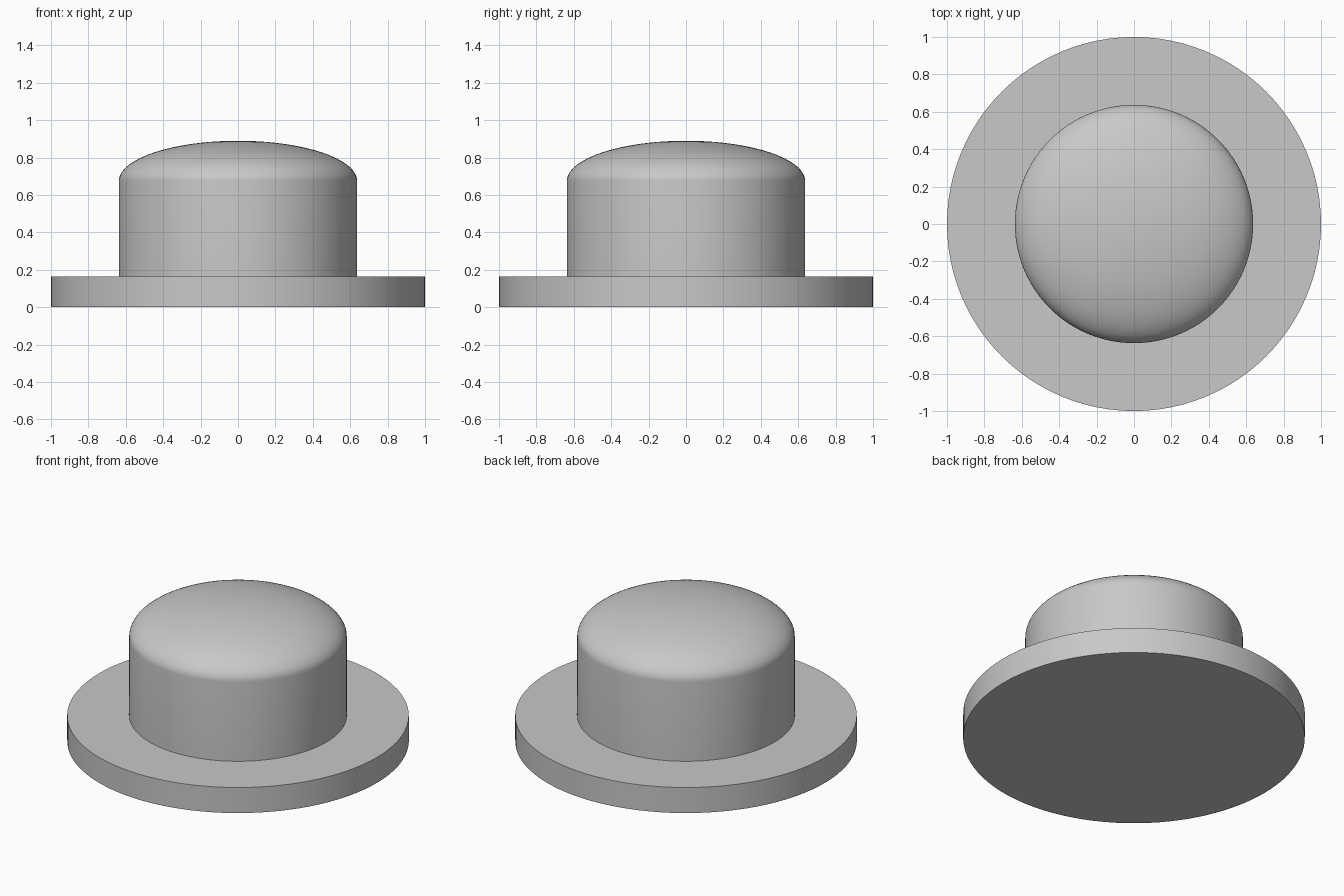
import bpy
import bmesh
import math

SEGMENTS = 96
BRIM_TOP = 0.165
CROWN_RADIUS = 0.637
SHOULDER = 0.675
PEAK = 0.89

cube = bpy.data.objects.get("Cube")
if cube:
    bpy.data.objects.remove(cube, do_unlink=True)

# Single plain grey finish
grey = bpy.data.materials.new("light grey")
grey.use_nodes = True
colour = (0.58, 0.58, 0.58, 1.0)
grey.diffuse_color = colour
grey.node_tree.nodes["Principled BSDF"].inputs["Base Color"].default_value = colour


def lathe(name, profile):
    """Revolve (radius, height) points around the z axis."""
    bm = bmesh.new()
    verts = [bm.verts.new((r, 0, z)) for r, z in profile]
    edges = [bm.edges.new(pair) for pair in zip(verts, verts[1:])]
    bmesh.ops.spin(bm, geom=verts + edges, axis=(0, 0, 1), cent=(0, 0, 0),
                   angle=math.tau, steps=SEGMENTS, use_duplicate=False)
    bmesh.ops.remove_doubles(bm, verts=bm.verts, dist=0.0001)
    bmesh.ops.recalc_face_normals(bm, faces=bm.faces)
    mesh = bpy.data.meshes.new(name)
    bm.to_mesh(mesh)
    bm.free()
    mesh.materials.append(grey)
    obj = bpy.data.objects.new(name, mesh)
    bpy.context.collection.objects.link(obj)
    bpy.ops.object.select_all(action="DESELECT")
    obj.select_set(True)
    bpy.context.view_layer.objects.active = obj
    bpy.ops.object.shade_smooth_by_angle(angle=math.radians(30))
    return obj


# Wide flat disc at the base
lathe("brim", [(0, 0), (1, 0), (1, BRIM_TOP), (0, BRIM_TOP)])

# Straight wall flowing into a flattened elliptical dome
steps = 24
dome = [(CROWN_RADIUS * math.cos(a), SHOULDER + (PEAK - SHOULDER) * math.sin(a))
        for a in (math.pi / 2 * i / steps for i in range(steps))]
lathe("crown", [(0, BRIM_TOP), (CROWN_RADIUS, BRIM_TOP)] + dome + [(0, PEAK)])
